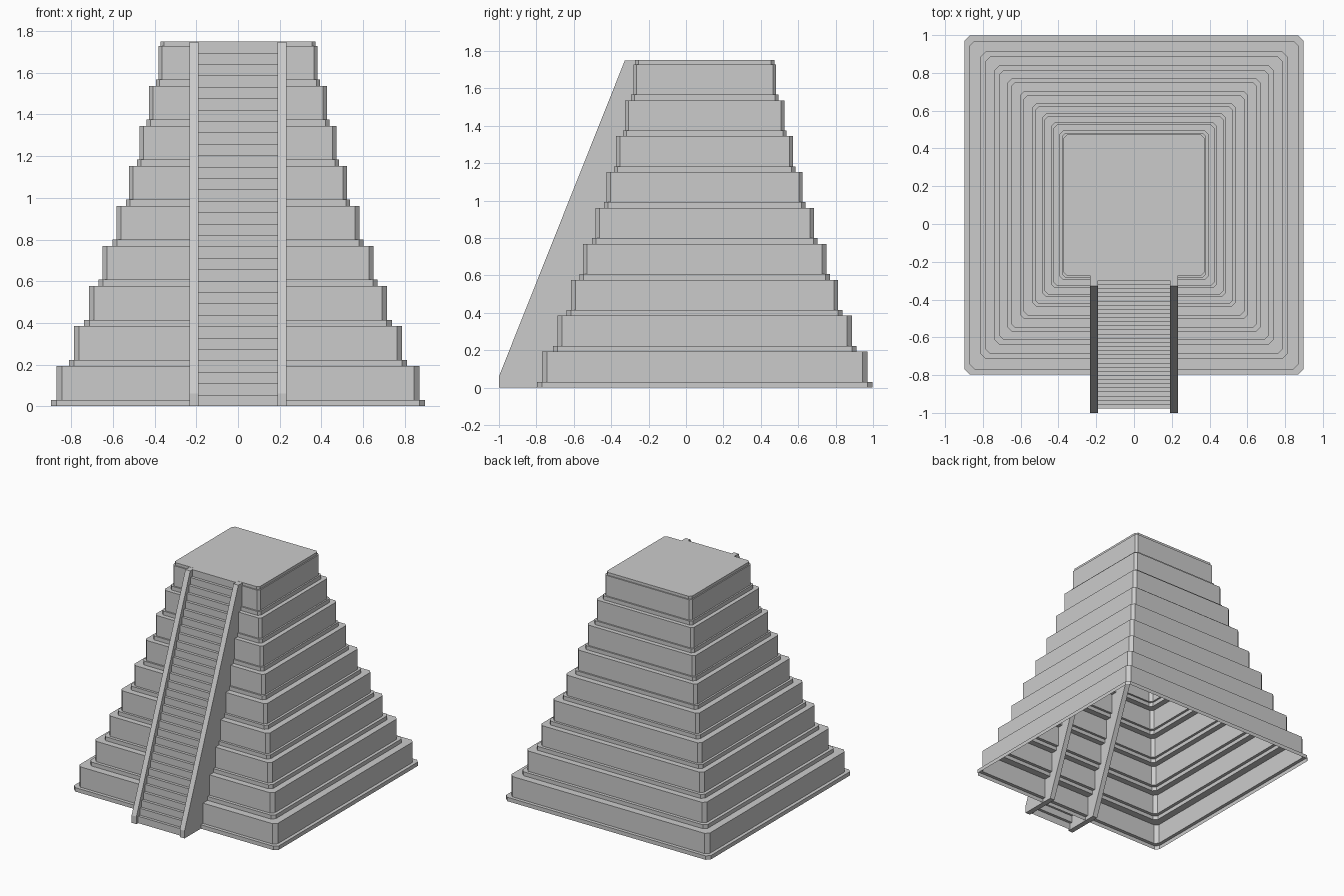
import bpy, bmesh

cube = bpy.data.objects.get("Cube")
if cube:
    bpy.data.objects.remove(cube, do_unlink=True)

stone = bpy.data.materials.new("grey_stone")
stone.use_nodes = True
stone.diffuse_color = (0.6, 0.6, 0.6, 1)
bsdf = next(n for n in stone.node_tree.nodes if n.type == 'BSDF_PRINCIPLED')
bsdf.inputs["Base Color"].default_value = (0.6, 0.6, 0.6, 1)
bsdf.inputs["Roughness"].default_value = 0.9

CENTRE_Y = 0.1
HEIGHT = 1.75


def finish(bm, name):
    mesh = bpy.data.meshes.new(name)
    bm.to_mesh(mesh)
    bm.free()
    mesh.materials.append(stone)
    obj = bpy.data.objects.new(name, mesh)
    bpy.context.collection.objects.link(obj)
    return obj


def ring(bm, half, z):
    """Square outline with cut corners, counter-clockwise from above."""
    cut = 0.011 + 0.018 * half
    a, b = half, half - cut
    corners = [(a, -b), (a, b), (b, a), (-b, a), (-a, b), (-a, -b), (-b, -a), (b, -a)]
    return [bm.verts.new((x, y + CENTRE_Y, z)) for x, y in corners]


# Stepped body: an open-bottomed shell, each tier a thin plinth and a wall
plinths = [0.897, 0.812, 0.738, 0.67, 0.603, 0.538, 0.485, 0.438, 0.394]
walls = [0.870, 0.787, 0.714, 0.651, 0.584, 0.524, 0.473, 0.426, 0.382]
tier = 0.192
outline = []
for i, (p, w) in enumerate(zip(plinths, walls)):
    z = i * tier
    outline += [(p, z), (p, z + 0.031), (w, z + 0.031), (w, z + tier)]
outline += [(0.373, 9 * tier), (0.373, HEIGHT)]

bm = bmesh.new()
rings = [ring(bm, half, z) for half, z in outline]
for low, high in zip(rings, rings[1:]):
    for k in range(8):
        n = (k + 1) % 8
        bm.faces.new((low[k], low[n], high[n], high[k]))
bm.faces.new(rings[-1])
finish(bm, "stepped_body")

# Sloping stair side walls, running through the tiers into the hollow
side = [(-1, 0), (-1, 0.06), (-0.327, HEIGHT - 0.001), (-0.03, HEIGHT - 0.001), (-0.71, 0)]
for name, sign in (("left_stair_wall", 1), ("right_stair_wall", -1)):
    bm = bmesh.new()
    face = bm.faces.new([bm.verts.new((sign * 0.19, y, z)) for y, z in side])
    grown = bmesh.ops.extrude_face_region(bm, geom=[face])["geom"]
    moved = [v for v in grown if isinstance(v, bmesh.types.BMVert)]
    bmesh.ops.translate(bm, verts=moved, vec=(sign * 0.042, 0, 0))
    bmesh.ops.recalc_face_normals(bm, faces=bm.faces)
    finish(bm, name)

# Staircase: a folded strip of risers and treads
steps = 32
rise = HEIGHT / steps
first, last = -0.978, -0.3
run = (last - first) / (steps - 1)
path = []
for i in range(steps):
    y = first + i * run
    path += [(y, i * rise), (y, (i + 1) * rise)]
path.append((-0.272, HEIGHT))

bm = bmesh.new()
rows = [[bm.verts.new((x, y, z)) for x in (-0.192, 0.192)] for y, z in path]
for low, high in zip(rows, rows[1:]):
    bm.faces.new((low[0], low[1], high[1], high[0]))
finish(bm, "stair_steps")
